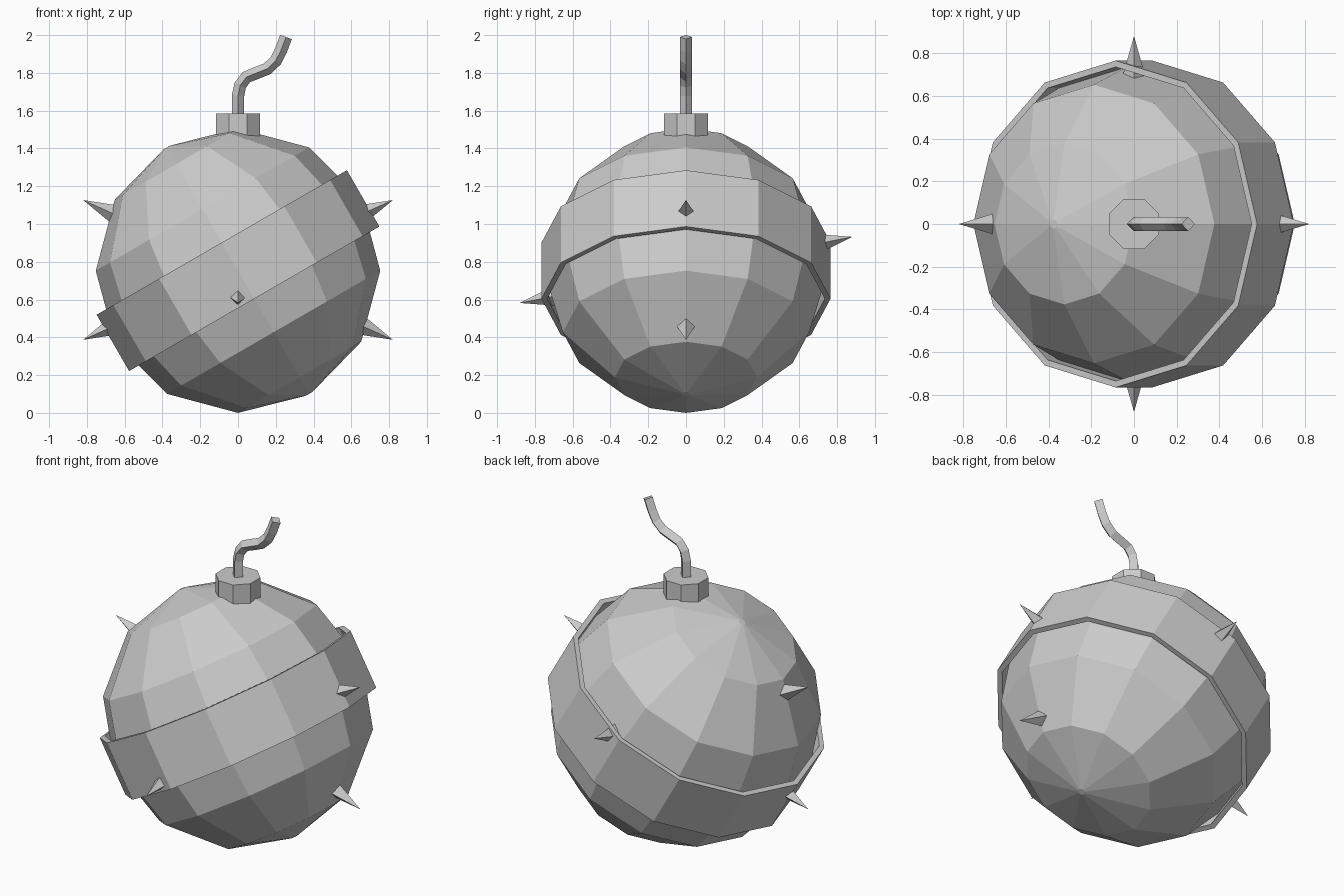
import bpy, bmesh, math
from mathutils import Vector, Matrix

if "Cube" in bpy.data.objects:
    bpy.data.objects.remove(bpy.data.objects["Cube"])

CENTRE = Vector((0, 0, 0.753))
TILT = Matrix.Translation(CENTRE) @ Matrix.Rotation(math.radians(-30), 4, 'Y')

grey = bpy.data.materials.new("plain_grey")
grey.diffuse_color = (0.6, 0.6, 0.6, 1)
grey.use_nodes = True
grey.node_tree.nodes["Principled BSDF"].inputs["Base Color"].default_value = grey.diffuse_color


def finish(name, bm, matrix=Matrix()):
    """Turn a bmesh into a flat shaded grey object."""
    bmesh.ops.recalc_face_normals(bm, faces=bm.faces)
    bm.transform(matrix)
    mesh = bpy.data.meshes.new(name)
    bm.to_mesh(mesh)
    bm.free()
    mesh.materials.append(grey)
    obj = bpy.data.objects.new(name, mesh)
    bpy.context.collection.objects.link(obj)
    return obj


def loft(bm, rings, cap=True, close=False):
    """Skin a list of point rings, capping the ends or joining last to first."""
    loops = [[bm.verts.new(p) for p in ring] for ring in rings]
    pairs = list(zip(loops, loops[1:]))
    if close:
        pairs.append((loops[-1], loops[0]))
    for a, b in pairs:
        n = len(a)
        for i in range(n):
            j = (i + 1) % n
            bm.faces.new((a[i], a[j], b[j], b[i]))
    if cap and not close:
        bm.faces.new(loops[0][::-1])
        bm.faces.new(loops[-1])


def circle(r, z, n, turn=0.0):
    return [(r * math.cos(turn + 2 * math.pi * i / n),
             r * math.sin(turn + 2 * math.pi * i / n), z) for i in range(n)]


# Faceted ball, 12 sides by 6 rings, tilted, tiny flat poles
R = 0.753
bm = bmesh.new()
angles = [math.radians(30 * i) for i in range(7)]
loft(bm, [circle(max(R * math.sin(a), 0.02), R * math.cos(a), 12) for a in angles])
finish("ball_body", bm, TILT)

# Thin hollow band around the tilted equator
bm = bmesh.new()
loft(bm, [circle(r, z, 12) for r, z in
          ((0.735, -0.172), (0.765, -0.172), (0.765, 0.172), (0.735, 0.172))], close=True)
finish("band", bm, TILT)

# Octagonal cap under the fuse
bm = bmesh.new()
loft(bm, [circle(0.126, z, 8, math.pi / 8) for z in (1.46, 1.585)])
finish("fuse_cap", bm)

# Bent fuse with a diamond section, swept in the xz plane
path = [Vector((x, 0, z)) for x, z in
        ((0, 1.56), (0, 1.68), (0.012, 1.735), (0.045, 1.778), (0.10, 1.80),
         (0.155, 1.822), (0.20, 1.865), (0.228, 1.92), (0.254, 1.99))]
rings = []
for i, p in enumerate(path):
    t = (path[min(i + 1, len(path) - 1)] - path[max(i - 1, 0)]).normalized()
    side, y = Vector((t.z, 0, -t.x)) * 0.033, Vector((0, 0.033, 0))
    rings.append([p + side, p + y, p - side, p - y])
bm = bmesh.new()
loft(bm, rings)
finish("fuse", bm)

# Six four-sided spikes pointing outward
tips = [(sx * 0.82, 0, sz * 0.37) for sx in (-1, 1) for sz in (-1, 1)]
tips += [(0, -0.88, -0.175), (0, 0.88, 0.175)]
for k, tip in enumerate(tips):
    tip = Vector(tip)
    axis = tip.normalized()
    side = axis.cross(Vector((0, 0, 1))).normalized()
    up = side.cross(axis)
    base_centre = axis * 0.70
    bm = bmesh.new()
    base = [bm.verts.new(base_centre + d * 0.055) for d in (side, up, -side, -up)]
    point = bm.verts.new(tip)
    bm.faces.new(base)
    for i in range(4):
        bm.faces.new((base[i], base[(i + 1) % 4], point))
    finish("spike_%d" % (k + 1), bm, Matrix.Translation(CENTRE + Vector((0, 0, 0.004))))
